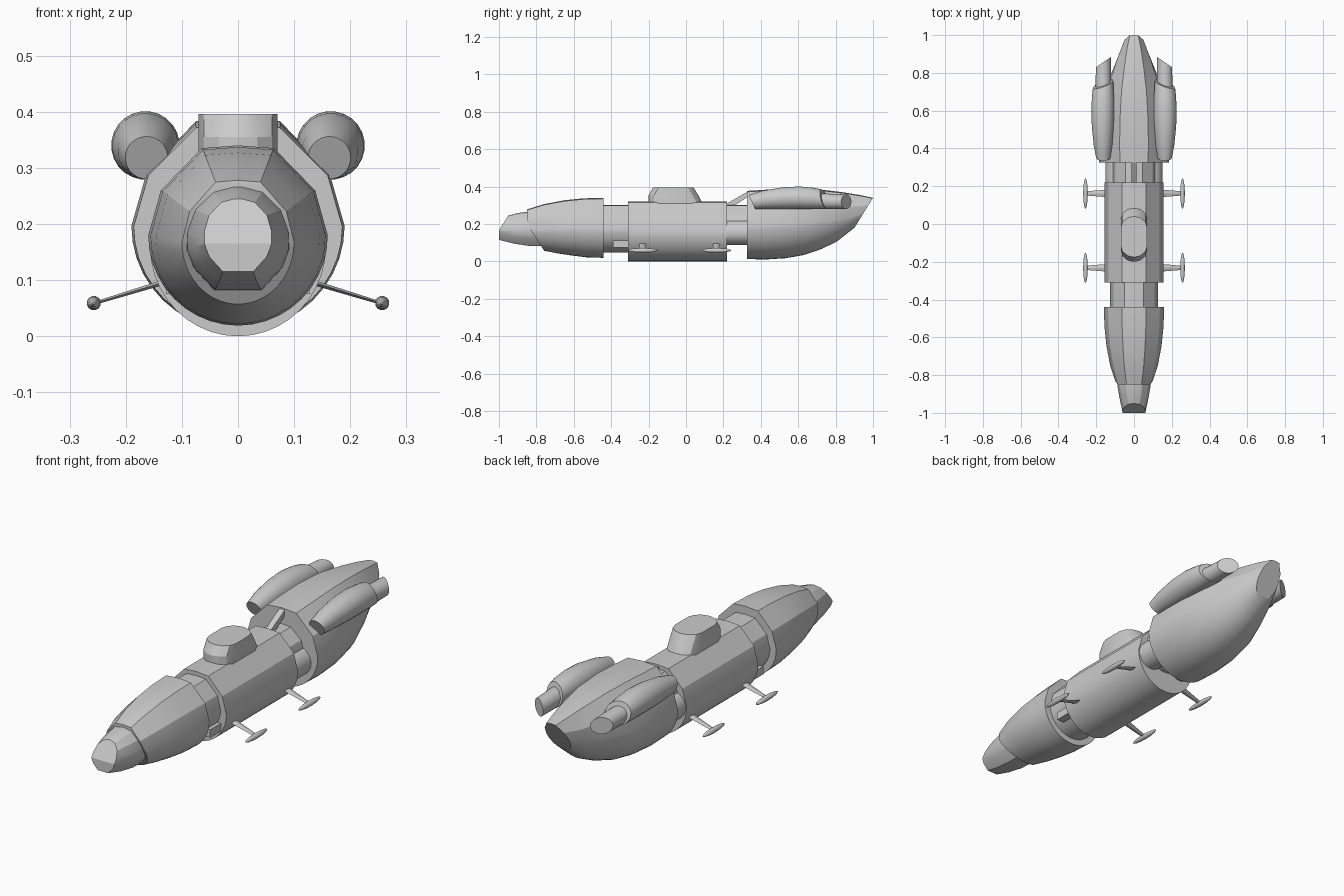
import bpy, bmesh
from math import sin, cos, pi, radians

if "Cube" in bpy.data.objects:
    bpy.data.objects.remove(bpy.data.objects["Cube"])


def skin(name, rings, mirror=False):
    """Bridge matching rings; cap both ends with strips so bent caps stay clean."""
    bm = bmesh.new()
    vs = [[bm.verts.new(p) for p in r] for r in rings]
    n = len(vs[0])
    for a, b in zip(vs, vs[1:]):
        for i in range(n):
            j = (i + 1) % n
            bm.faces.new((a[i], a[j], b[j], b[i]))
    for r in (vs[0], vs[-1]):
        for i in range(n // 2 - 1):
            bm.faces.new((r[i], r[i + 1], r[n - 2 - i], r[n - 1 - i]))
    bmesh.ops.recalc_face_normals(bm, faces=bm.faces)
    me = bpy.data.meshes.new(name)
    bm.to_mesh(me)
    bm.free()
    ob = bpy.data.objects.new(name, me)
    bpy.context.collection.objects.link(ob)
    if mirror:
        ob.modifiers.new("mirror", 'MIRROR').use_mirror_merge = False
    bpy.ops.object.select_all(action='DESELECT')
    ob.select_set(True)
    bpy.context.view_layer.objects.active = ob
    bpy.ops.object.shade_smooth_by_angle(angle=radians(24))
    return ob


def loft(name, half, stations, mirror=False):
    """Stations along y: (y, centre x, bottom, top, half width, optional end slant)."""
    prof = half + [(-x, z) for x, z in reversed(half)]
    rings = []
    for y, cx, zb, zt, hw, *slant in stations:
        ring = []
        for px, pz in prof:
            x, z = cx + px * hw, (zb + zt) / 2 + pz * (zt - zb) / 2
            ring.append((x, y + (slant[0](x, z) if slant else 0), z))
        rings.append(ring)
    return skin(name, rings, mirror)


def circle(n):
    return [(sin((i + .5) * pi / n), cos((i + .5) * pi / n)) for i in range(n)]


def box(name, x, y, z, mirror=False):
    return skin(name, [[(x[0], v, z[0]), (x[1], v, z[0]), (x[1], v, z[1]), (x[0], v, z[1])]
                       for v in y], mirror)


# Hull section: chamfered roof above a round belly
HULL = [(.01, 1), (.4, .97), (.86, .5), (1, 0)]
HULL += [(cos(a * pi / 20), -sin(a * pi / 20)) for a in range(1, 10)] + [(.01, -1)]
NOSE = [(.1, 1), (.5, .9), (.86, .55), (1, .1), (1, -.23), (.86, -.58), (.45, -1)]


def undercut(k):
    return lambda x, z: k * max(0, .2 - z)


def rake(k, top):
    return lambda x, z: -k * (top - z)


# Front section
loft("front_hull", HULL, [
    (-.85, 0, .057, .278, .10, undercut(.64)), (-.76, 0, .042, .306, .127, undercut(.5)),
    (-.65, 0, .03, .327, .146, undercut(.3)), (-.55, 0, .022, .337, .156, undercut(.1)),
    (-.44, 0, .019, .34, .16)])
loft("nose", NOSE, [
    (-1, 0, .115, .245, .06, lambda x, z: .62 * max(0, z - .165)),
    (-.92, 0, .095, .258, .077, lambda x, z: .2 * max(0, z - .165)),
    (-.84, 0, .083, .267, .09), (-.7, 0, .08, .27, .095)])
loft("front_neck", HULL, [(-.46, 0, .047, .302, .127), (-.29, 0, .047, .302, .127)])
box("neck_vent", (.09, .128), (-.39, -.30), (.075, .112), True)

# Middle section
loft("middle_hull", HULL, [(-.31, 0, 0, .321, .157), (.22, 0, 0, .321, .157)])

# Rear neck with side tanks and a roof strut
loft("rear_neck", HULL, [(.2, 0, .10, .302, .115), (.34, 0, .10, .302, .115)])
loft("side_tank", circle(10), [(.2, .085, .088, .222, .067), (.34, .085, .088, .222, .067)], True)
skin("roof_strut", [[(x, .21, .305), (x, .33, .373), (x, .33, .345), (x, .265, .302)]
                    for x in (-.014, .014)])

# Rear section with raked stern
loft("rear_hull", HULL, [
    (.325, 0, .013, .377, .186), (.42, 0, .01, .383, .19),
    (.55, 0, .017, .389, .186, rake(.05, .389)), (.7, 0, .034, .386, .166, rake(.2, .386)),
    (.83, 0, .066, .371, .128, rake(.35, .371)), (.93, 0, .105, .355, .092, rake(.5, .355)),
    (1, 0, .18, .34, .058, rake(.62, .34))])


# Engines
def tilt(cx, cz, sx, sz):
    return lambda x, z: sx * (x - cx) + sz * (z - cz)


loft("engine", circle(12), [
    (.352, .163, .28, .356, .038, tilt(.163, .318, 0, -.47)),
    (.42, .164, .28, .379, .05, tilt(.164, .33, 0, -.2)),
    (.52, .165, .279, .397, .059), (.61, .165, .279, .401, .061),
    (.69, .165, .279, .394, .058, tilt(.165, .335, -.2, -.12)),
    (.74, .164, .279, .385, .054, tilt(.164, .332, -.36, -.28))], True)
loft("engine_nozzle", circle(12), [
    (.68, .163, .279, .366, .042),
    (.857, .162, .28, .358, .04, tilt(.162, .32, -.68, 0))], True)


# Bridge tower with rounded ends
def capsule(front, back, hw, z):
    r = .06
    half = [(hw * sin(a * pi / 12), front + r - r * cos(a * pi / 12)) for a in (.3, 2, 4, 6)]
    half += [(hw * cos(a * pi / 12), back - r + r * sin(a * pi / 12)) for a in (0, 2, 4, 5.7)]
    return [(x, y, z) for x, y in half] + [(-x, y, z) for x, y in reversed(half)]


skin("bridge_tower", [capsule(-.2, .10, .07, .29), capsule(-.2, .065, .07, .355),
                      capsule(-.175, .04, .07, .396)])

# Outrigger arms with spindle pods
for label, y in (("front", -.232), ("rear", .162)):
    rings = []
    for x, z, w, t in ((.12, .10, .022, .005), (.255, .059, .011, .003)):
        rings.append([(x, y - w, z), (x, y, z + t), (x, y + w, z), (x, y, z - t)])
    skin(label + "_arm", rings, True)
    loft(label + "_pod", circle(6), [
        (y + .079 * s, .257, .059 - r, .059 + r, r)
        for s, r in ((-1, .002), (-.85, .007), (-.5, .011), (0, .0128),
                     (.5, .011), (.85, .007), (1, .002))], True)
